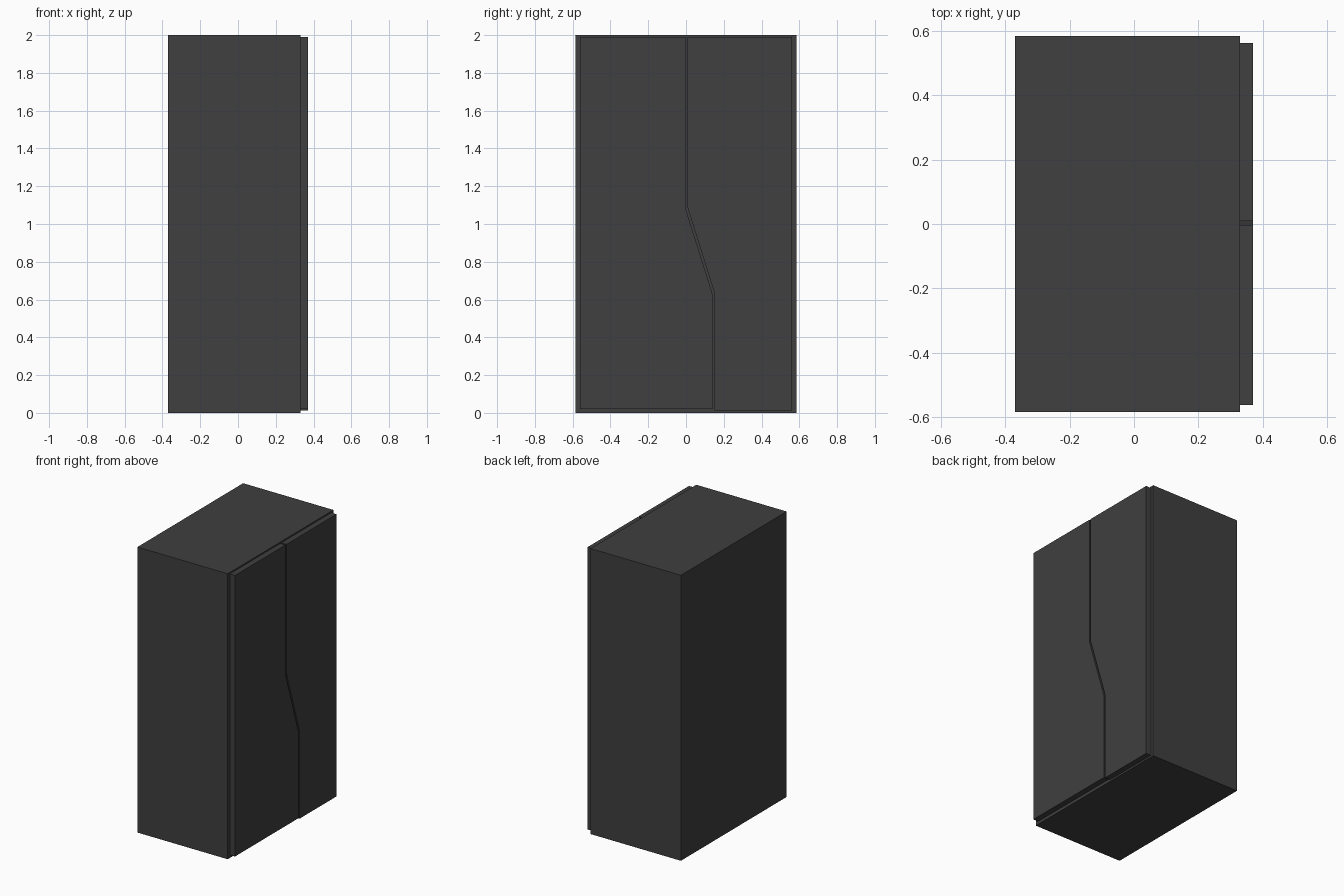
import bpy

if "Cube" in bpy.data.objects:
    bpy.data.objects.remove(bpy.data.objects["Cube"])

# Single dark grey finish
grey = bpy.data.materials.new("dark_grey")
grey.diffuse_color = (0.05, 0.05, 0.05, 1)
grey.use_nodes = True
grey.node_tree.nodes["Principled BSDF"].inputs["Base Color"].default_value = grey.diffuse_color


def prism(name, outline, x0, x1):
    """Extrude a (y, z) outline, anticlockwise seen from +x, between x0 and x1."""
    n = len(outline)
    verts = [(x, y, z) for x in (x0, x1) for y, z in outline]
    faces = [tuple(reversed(range(n))), tuple(range(n, 2 * n))]
    faces += [(i, (i + 1) % n, (i + 1) % n + n, i + n) for i in range(n)]
    mesh = bpy.data.meshes.new(name)
    mesh.from_pydata(verts, [], faces)
    mesh.materials.append(grey)
    obj = bpy.data.objects.new(name, mesh)
    bpy.context.collection.objects.link(obj)
    return obj


BACK, FRONT, DOOR = -0.37, 0.33, 0.37
SIDE, TOP = 0.562, 1.99
GAP = 0.006  # half the seam width

# Cabinet body
prism("cabinet_body", [(-0.585, 0), (0.585, 0), (0.585, 2), (-0.585, 2)], BACK, FRONT)


# Bent seam between the two doors, from bottom to top
def seam(offset, bottom):
    return [(0.146 + offset, bottom), (0.146 + offset, 0.63),
            (0.003 + offset, 1.085), (0.003 + offset, TOP)]


# Doors
prism("left_door", [(-SIDE, 0.021)] + seam(-GAP, 0.021) + [(-SIDE, TOP)], FRONT, DOOR)
prism("right_door", [(SIDE, TOP)] + seam(GAP, 0.013)[::-1] + [(SIDE, 0.013)], FRONT, DOOR)
